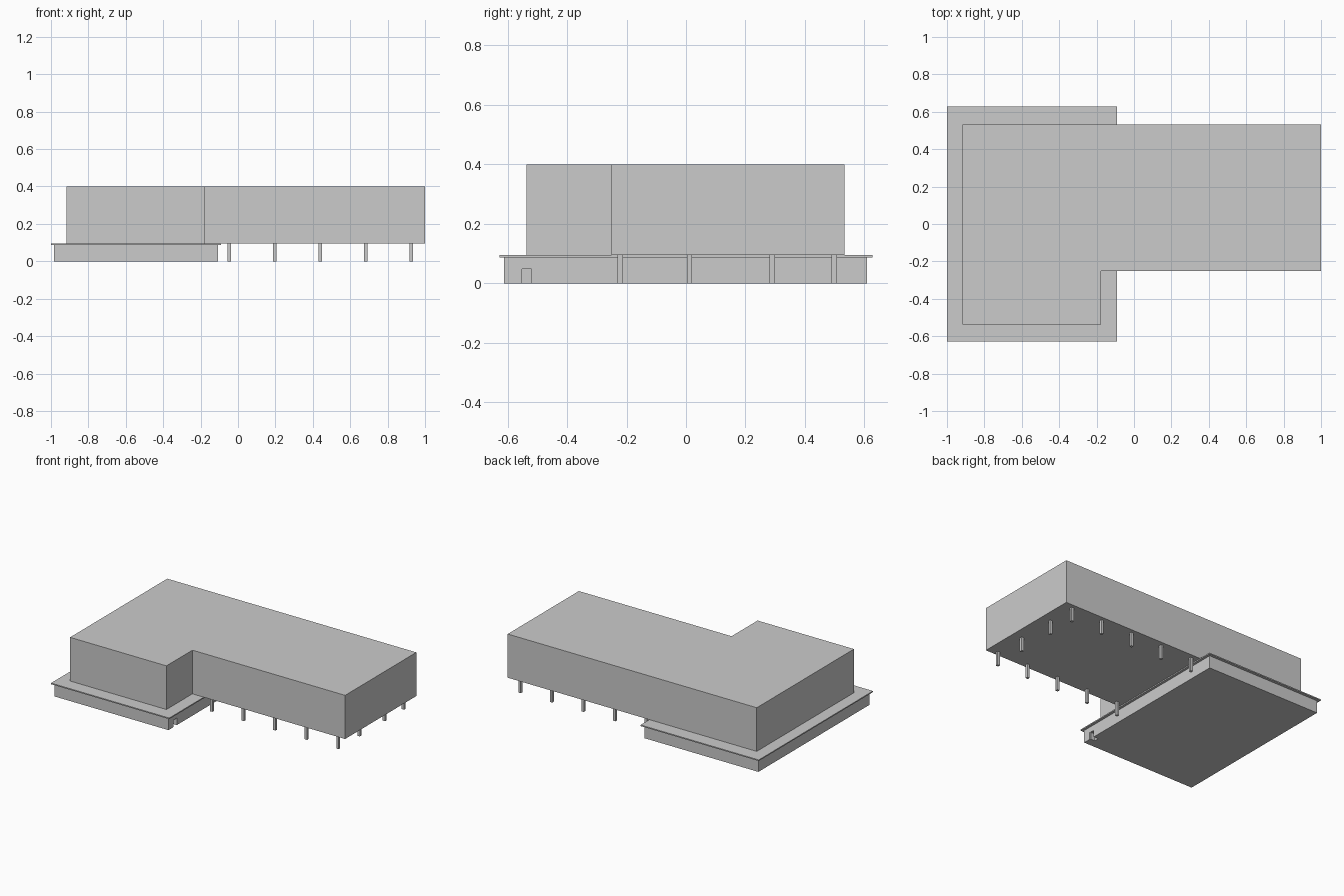
import bpy, bmesh

if "Cube" in bpy.data.objects:
    bpy.data.objects.remove(bpy.data.objects["Cube"])


def prism(name, outline, z0, z1):
    """Extrude a counter-clockwise outline from z0 to z1."""
    bm = bmesh.new()
    base = bm.faces.new([bm.verts.new((x, y, z0)) for x, y in outline])
    ext = bmesh.ops.extrude_face_region(bm, geom=[base], use_keep_orig=True)
    for v in ext["geom"]:
        if isinstance(v, bmesh.types.BMVert):
            v.co.z = z1
    bmesh.ops.recalc_face_normals(bm, faces=bm.faces)
    mesh = bpy.data.meshes.new(name)
    bm.to_mesh(mesh)
    bm.free()
    obj = bpy.data.objects.new(name, mesh)
    bpy.context.collection.objects.link(obj)
    return obj


def box(name, x0, x1, y0, y1, z0, z1):
    return prism(name, [(x0, y0), (x1, y0), (x1, y1), (x0, y1)], z0, z1)


# L-shaped upper storey
prism("upper_storey", [(-0.918, -0.536), (-0.176, -0.536), (-0.176, -0.25),
                       (1, -0.25), (1, 0.533), (-0.918, 0.533)], 0.096, 0.4)

# Overhanging slab over the ground floor
box("canopy_slab", -1, -0.09, -0.628, 0.628, 0.087, 0.095)

# Ground floor with a recessed doorway: the outline is notched up to door height
x0, x1, y0, y1 = -0.984, -0.107, -0.612, 0.609
d0, d1, depth, door_z = -0.56, -0.52, 0.035, 0.048
prism("ground_floor_lower", [(x0, y0), (x1, y0), (x1, d0), (x1 - depth, d0),
                             (x1 - depth, d1), (x1, d1), (x1, y1), (x0, y1)],
      0, door_z)
box("ground_floor_upper", x0, x1, y0, y1, door_z, 0.087)
box("door_leaf", x1 - depth, x1 - 0.003, d0, d0 + 0.008, 0, door_z)

# Square posts along the front, back and far end of the raised wing
xs = [-0.046 + 0.2432 * i for i in range(5)]
spots = [(x, y) for y in (-0.221, 0.499) for x in xs]
spots += [(xs[-1], 0.012), (xs[-1], 0.29)]
r = 0.009
for i, (x, y) in enumerate(spots):
    box(f"post_{i + 1}", x - r, x + r, y - r, y + r, 0, 0.096)
